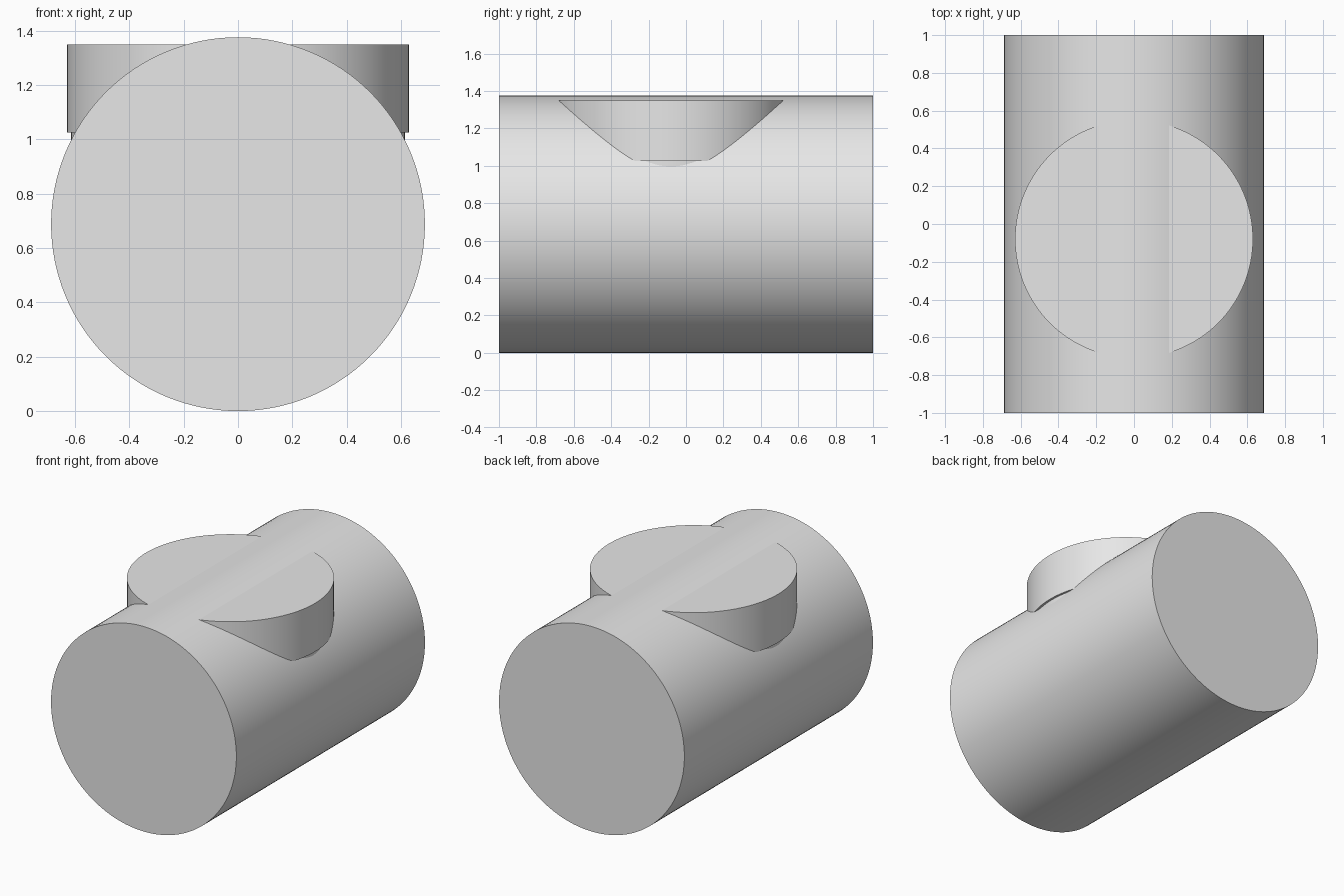
import bpy
import math

cube = bpy.data.objects.get("Cube")
if cube:
    bpy.data.objects.remove(cube, do_unlink=True)

# Single plain grey
grey = bpy.data.materials.new("light_grey")
grey.use_nodes = True
colour = (0.8, 0.8, 0.8, 1.0)
grey.diffuse_color = colour
grey.node_tree.nodes["Principled BSDF"].inputs["Base Color"].default_value = colour

BODY_RADIUS = 0.688
PLATE_Y = -0.08


def cylinder(name, radius, depth, centre, tilt=0.0):
    """Smooth-sided cylinder with crisp flat caps."""
    bpy.ops.mesh.primitive_cylinder_add(vertices=128, radius=radius, depth=depth,
                                        location=centre, rotation=(tilt, 0, 0))
    obj = bpy.context.object
    obj.name = name
    obj.data.materials.append(grey)
    bpy.ops.object.transform_apply(location=False, rotation=True, scale=False)
    bpy.ops.object.shade_smooth_by_angle(angle=math.radians(30))
    return obj


def upright(name, radius, bottom, top):
    return cylinder(name, radius, top - bottom, (0, PLATE_Y, (bottom + top) / 2))


# Horizontal barrel running front to back
cylinder("barrel_body", BODY_RADIUS, 2.0, (0, 0, BODY_RADIUS), math.pi / 2)

# Round plate sunk into the top, with a slightly narrower stem below it
upright("round_plate", 0.63, 1.025, 1.35)
upright("plate_stem", 0.615, 0.8, 1.03)
